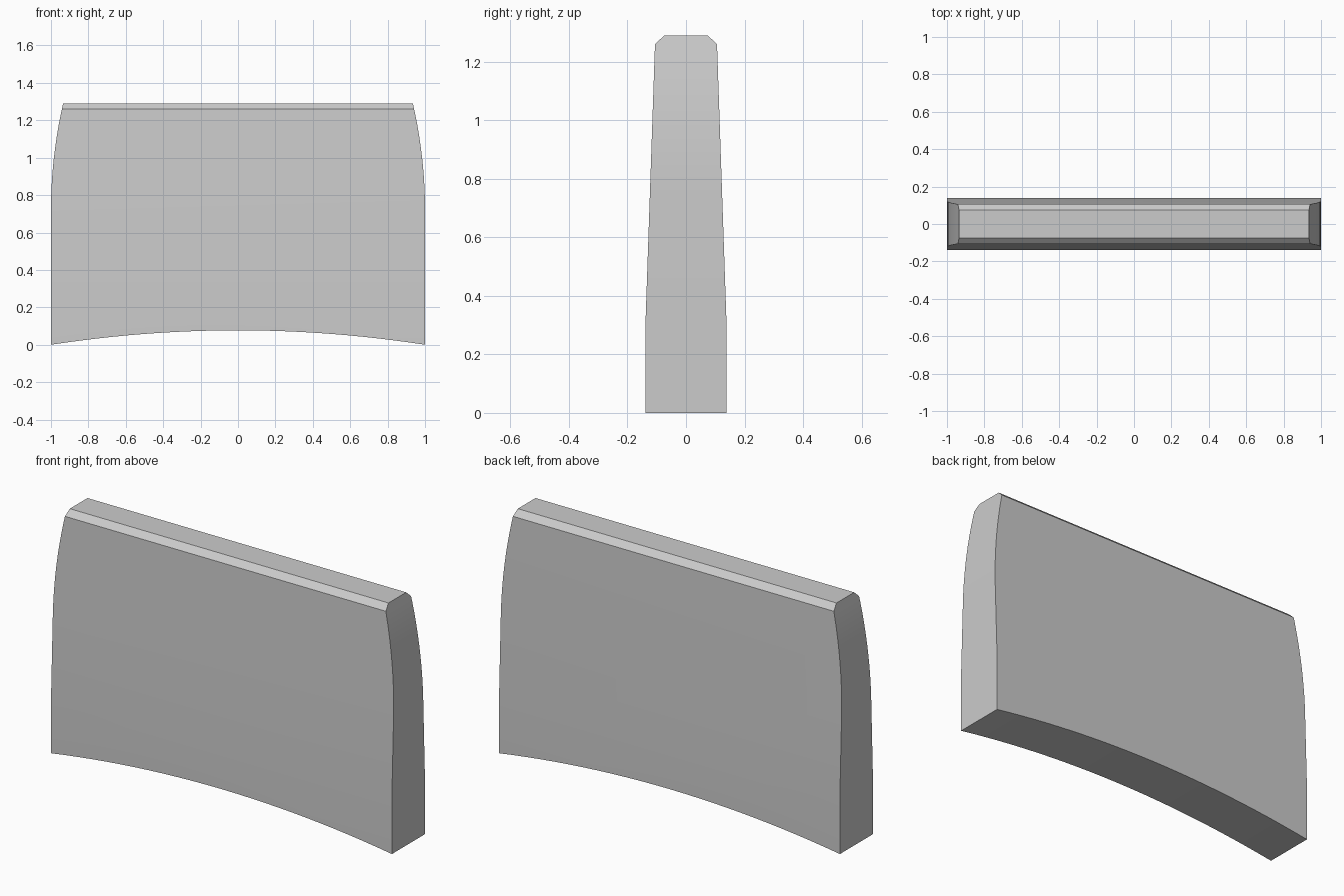
import bpy
import bmesh
import math

cube = bpy.data.objects.get("Cube")
if cube:
    bpy.data.objects.remove(cube)

TOP, CHAMFER_Z, TAPER_Z, CURVE_Z = 1.29, 1.26, 0.32, 0.72


def half_width(z):
    """Straight lower sides that curve inward towards the top."""
    t = max(0, (z - CURVE_Z) / (TOP - CURVE_Z))
    return 1 - 0.065 * t * t


def half_depth(z):
    """Full depth at the base, a gentle taper, then a chamfer at the top."""
    if z <= TAPER_Z:
        return 0.138
    if z <= CHAMFER_Z + 1e-5:
        return 0.138 - 0.032 * (z - TAPER_Z) / (CHAMFER_Z - TAPER_Z)
    return 0.106 - 0.032 * (z - CHAMFER_Z) / (TOP - CHAMFER_Z)


# Front outline: arched bottom, right-hand side going up, other side going down
ARCH, SIDE = 24, 10
arch = [(-1 + 2 * i / ARCH) for i in range(ARCH + 1)]
outline = [(x, 0.077 * (1 - x * x)) for x in arch]
heights = [CURVE_Z + (TOP - CURVE_Z) * i / SIDE for i in range(SIDE + 1)]
outline += [(half_width(z), z) for z in heights]
outline += [(-half_width(z), z) for z in reversed(heights)]

# Slab extruded through its depth
bm = bmesh.new()
front = bm.faces.new([bm.verts.new((x, -1, z)) for x, z in outline])
extruded = bmesh.ops.extrude_face_region(bm, geom=[front], use_keep_orig=True)
for v in extruded["geom"]:
    if isinstance(v, bmesh.types.BMVert):
        v.co.y = 1

# Cut at the taper and chamfer lines, then shape the depth by height
for z in (TAPER_Z, CHAMFER_Z):
    bmesh.ops.bisect_plane(bm, geom=bm.verts[:] + bm.edges[:] + bm.faces[:],
                           plane_co=(0, 0, z), plane_no=(0, 0, 1))
for v in bm.verts:
    v.co.y = math.copysign(half_depth(v.co.z), v.co.y)
bmesh.ops.recalc_face_normals(bm, faces=bm.faces[:])

mesh = bpy.data.meshes.new("curved_panel")
bm.to_mesh(mesh)
bm.free()
panel = bpy.data.objects.new("curved_panel", mesh)
bpy.context.collection.objects.link(panel)

# Plain grey material
grey = bpy.data.materials.new("light grey")
grey.use_nodes = True
colour = (0.6, 0.6, 0.6, 1)
grey.diffuse_color = colour
grey.node_tree.nodes["Principled BSDF"].inputs["Base Color"].default_value = colour
mesh.materials.append(grey)

# Smooth curves with sharp borders
bpy.ops.object.select_all(action="DESELECT")
panel.select_set(True)
bpy.context.view_layer.objects.active = panel
bpy.ops.object.shade_smooth_by_angle(angle=math.radians(25))
